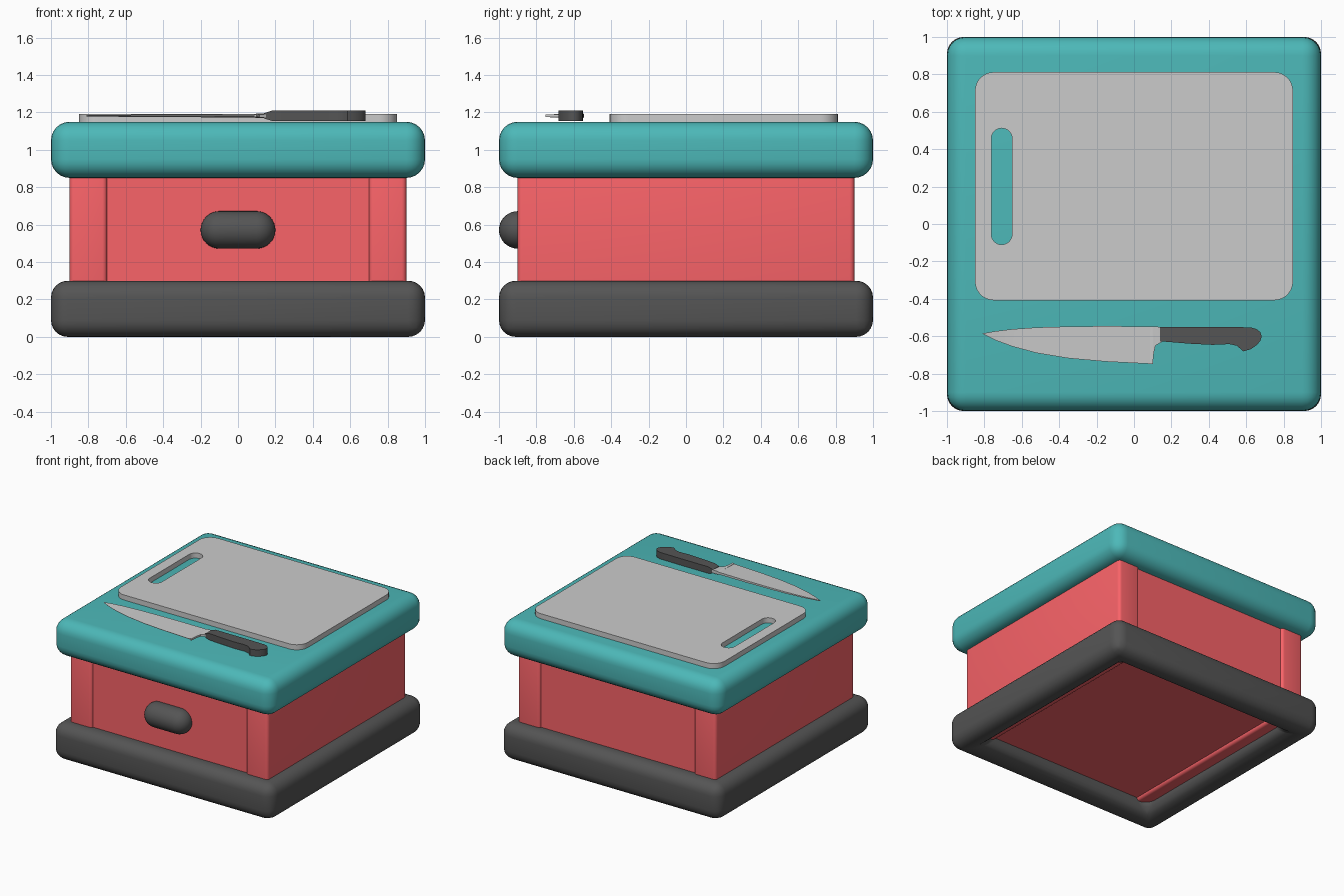
import bpy, bmesh
from math import sin, cos, pi, radians

if "Cube" in bpy.data.objects:
    bpy.data.objects.remove(bpy.data.objects["Cube"])


def material(name, rgb):
    m = bpy.data.materials.new(name)
    m.diffuse_color = (*rgb, 1)
    m.use_nodes = True
    m.node_tree.nodes["Principled BSDF"].inputs["Base Color"].default_value = m.diffuse_color
    return m


TEAL = material("teal", (0.073, 0.48, 0.48))
RED = material("red", (0.95, 0.125, 0.14))
DARK = material("charcoal", (0.09, 0.09, 0.09))
STEEL = material("steel", (0.57, 0.57, 0.57))


def finish(ob, mat=None, bevel=0, segments=6, angle=35):
    if mat:
        ob.data.materials.append(mat)
    if bevel:
        b = ob.modifiers.new("round", 'BEVEL')
        b.width, b.segments, b.limit_method = bevel, segments, 'ANGLE'
    bpy.ops.object.select_all(action='DESELECT')
    ob.select_set(True)
    bpy.context.view_layer.objects.active = ob
    if bevel:
        bpy.ops.object.modifier_apply(modifier="round")
    bpy.ops.object.shade_smooth_by_angle(angle=radians(angle))
    return ob


def mesh_object(name, bm):
    bmesh.ops.recalc_face_normals(bm, faces=bm.faces)
    me = bpy.data.meshes.new(name)
    bm.to_mesh(me)
    bm.free()
    ob = bpy.data.objects.new(name, me)
    bpy.context.collection.objects.link(ob)
    return ob


def box(name, lo, hi, mat, bevel, segments=6):
    bm = bmesh.new()
    bmesh.ops.create_cube(bm, size=1)
    for v in bm.verts:
        v.co = [(a + b) / 2 + c * (b - a) for a, b, c in zip(lo, hi, v.co)]
    return finish(mesh_object(name, bm), mat, bevel, segments)


def frame(name, outer, inner, z0, z1, mat, bevel):
    bm = bmesh.new()
    rings = [[bm.verts.new((sx * r, sy * r, z))
              for r, z in ((outer, z0), (outer, z1), (inner, z1), (inner, z0))]
             for sx, sy in ((-1, -1), (1, -1), (1, 1), (-1, 1))]
    for i in range(4):
        a, b = rings[i], rings[(i + 1) % 4]
        for j in range(4):
            k = (j + 1) % 4
            bm.faces.new((a[j], b[j], b[k], a[k]))
    return finish(mesh_object(name, bm), mat, bevel, 6)


def loft(name, stations, mat=None, wedge=1.0, angle=35):
    # each station: x, back y, edge y, half thickness; wedge thins the edge side
    bm = bmesh.new()
    zc = 1.182
    rows = [[bm.verts.new(p) for p in ((x, yb, zc - h), (x, yb, zc + h),
                                       (x, ye, zc + h * wedge), (x, ye, zc - h * wedge))]
            for x, yb, ye, h in stations]
    for a, b in zip(rows, rows[1:]):
        for j in range(4):
            k = (j + 1) % 4
            bm.faces.new((a[j], b[j], b[k], a[k]))
    bm.faces.new(rows[0])
    bm.faces.new(rows[-1])
    return finish(mesh_object(name, bm), mat, angle=angle)


def rounded_rect(x0, x1, y0, y1, r, n=8):
    corners = ((x1 - r, y1 - r), (x0 + r, y1 - r), (x0 + r, y0 + r), (x1 - r, y0 + r))
    return [(cx + r * cos(pi / 2 * (q + i / n)), cy + r * sin(pi / 2 * (q + i / n)))
            for q, (cx, cy) in enumerate(corners) for i in range(n + 1)]


def plate(name, loops, z0, z1):
    cu = bpy.data.curves.new(name, 'CURVE')
    cu.dimensions, cu.fill_mode, cu.extrude = '2D', 'BOTH', (z1 - z0) / 2
    for pts in loops:
        s = cu.splines.new('POLY')
        s.points.add(len(pts) - 1)
        for p, (x, y) in zip(s.points, pts):
            p.co = (x, y, 0, 1)
        s.use_cyclic_u = True
    ob = bpy.data.objects.new(name, cu)
    bpy.context.collection.objects.link(ob)
    ob.location.z = (z0 + z1) / 2
    bpy.ops.object.select_all(action='DESELECT')
    ob.select_set(True)
    bpy.context.view_layer.objects.active = ob
    bpy.ops.object.convert(target='MESH')
    return finish(bpy.context.view_layer.objects.active)


# Plinth frame, open underneath, and the worktop
frame("plinth", 1.0, 0.8, 0.0, 0.3, DARK, 0.09)
box("worktop", (-1, -1, 0.85), (1, 1, 1.15), TEAL, 0.1)

# Cabinet: two side panels with a slightly recessed core
for side, x0, x1 in (("left", -0.9, -0.7), ("right", 0.7, 0.9)):
    box(side + "_side_panel", (x0, -0.9, 0.1), (x1, 0.9, 0.88), RED, 0.025, 4)
box("cabinet_core", (-0.71, -0.88, 0.125), (0.71, 0.88, 0.87), RED, 0)

# Capsule-shaped door handle
bm = bmesh.new()
bmesh.ops.create_uvsphere(bm, u_segments=32, v_segments=16, radius=0.1)
eq = [e for e in bm.edges if all(abs(v.co.z) < 1e-5 for v in e.verts)]
bmesh.ops.split_edges(bm, edges=eq)
for f in bm.faces:
    top = f.calc_center_median().z > 0
    for v in f.verts:
        v.tag = top
for v in bm.verts:
    v.co.z += 0.1 if v.tag else -0.1
rims = [e for e in bm.edges if e.is_boundary]
bmesh.ops.bridge_loops(bm, edges=rims)
for v in bm.verts:
    v.co = (v.co.z, v.co.y - 0.9, 0.572 - v.co.x)
finish(mesh_object("door_handle", bm), DARK)

# Chopping board with a grip slot
plate("chopping_board", [rounded_rect(-0.85, 0.85, -0.408, 0.812, 0.1),
                         rounded_rect(-0.763, -0.652, -0.11, 0.512, 0.0554)], 1.15, 1.192)

# Chef's knife: blade, bolster, handle
loft("knife_blade", [(-0.81, -0.585, -0.587, 0.003), (-0.74, -0.573, -0.622, 0.004),
                     (-0.65, -0.562, -0.655, 0.005), (-0.52, -0.553, -0.690, 0.006),
                     (-0.35, -0.548, -0.718, 0.007), (-0.15, -0.546, -0.736, 0.008),
                     (0.09, -0.548, -0.748, 0.009)], STEEL, wedge=0.15)
loft("knife_bolster", [(0.085, -0.548, -0.748, 0.008), (0.10, -0.548, -0.750, 0.012),
                       (0.106, -0.549, -0.69, 0.012), (0.115, -0.549, -0.65, 0.013),
                       (0.15, -0.550, -0.63, 0.013)], STEEL, wedge=0.6)
loft("knife_handle", [(0.14, -0.550, -0.628, 0.014), (0.18, -0.550, -0.630, 0.027),
                      (0.30, -0.550, -0.640, 0.027), (0.42, -0.550, -0.646, 0.027),
                      (0.51, -0.551, -0.642, 0.027), (0.55, -0.552, -0.651, 0.027),
                      (0.585, -0.552, -0.681, 0.027), (0.625, -0.553, -0.669, 0.027),
                      (0.655, -0.562, -0.648, 0.027), (0.675, -0.578, -0.626, 0.027),
                      (0.682, -0.598, -0.606, 0.027)], DARK)
